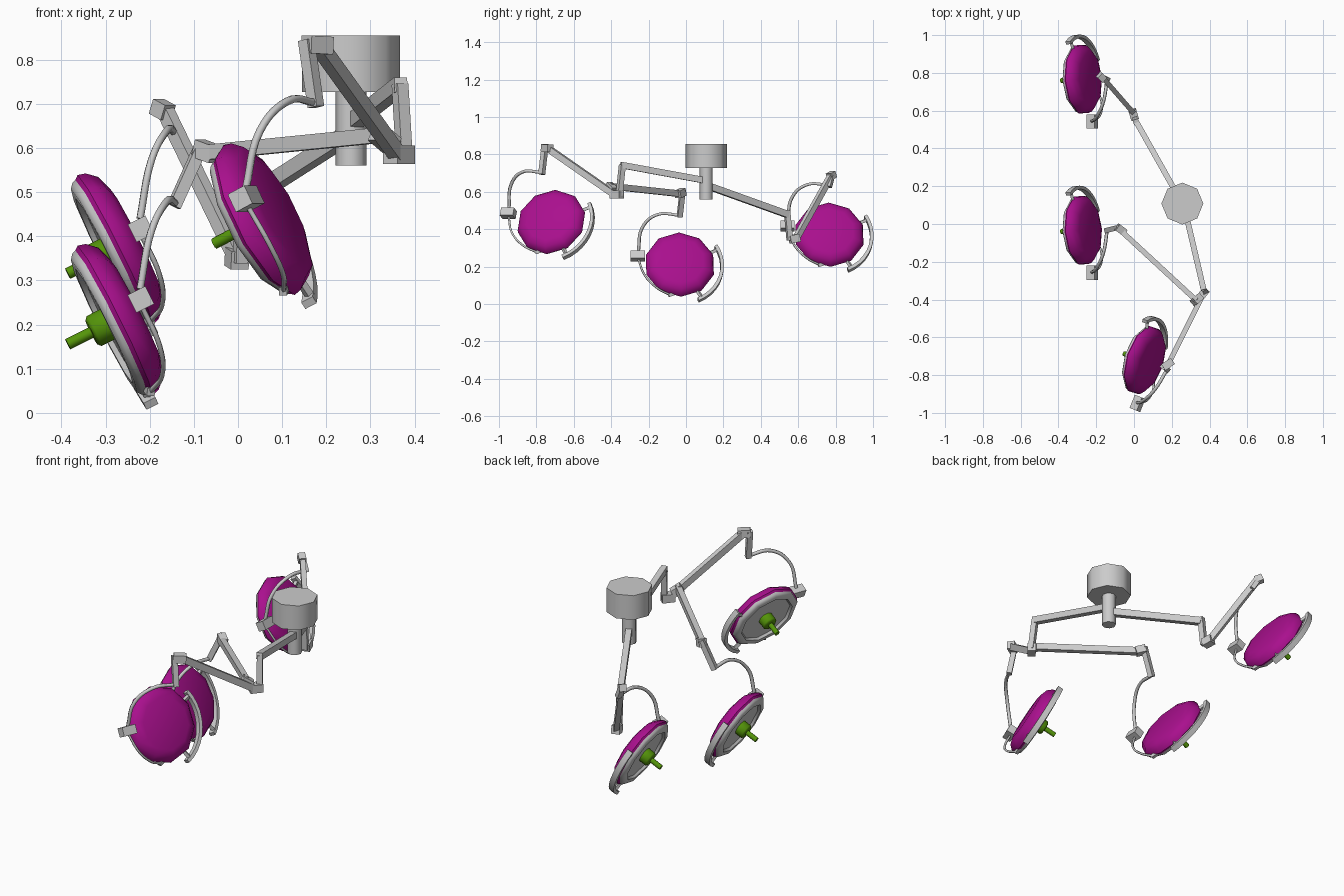
import bpy, bmesh, math
from mathutils import Matrix, Vector

if "Cube" in bpy.data.objects:
    bpy.data.objects.remove(bpy.data.objects["Cube"])


def paint(name, rgb):
    m = bpy.data.materials.new(name)
    m.diffuse_color = (*rgb, 1)
    m.use_nodes = True
    m.node_tree.nodes["Principled BSDF"].inputs["Base Color"].default_value = m.diffuse_color
    return m


MAGENTA = paint("magenta", (0.40, 0.005, 0.27))
GREEN = paint("green", (0.09, 0.30, 0.003))


def add(name, bm, mat=None, matrix=None, smooth=None):
    bmesh.ops.recalc_face_normals(bm, faces=bm.faces)
    me = bpy.data.meshes.new(name)
    bm.to_mesh(me)
    bm.free()
    ob = bpy.data.objects.new(name, me)
    bpy.context.collection.objects.link(ob)
    if mat:
        me.materials.append(mat)
    if matrix is not None:
        ob.matrix_world = matrix
    if smooth:
        bpy.ops.object.select_all(action='DESELECT')
        ob.select_set(True)
        bpy.context.view_layer.objects.active = ob
        bpy.ops.object.shade_smooth_by_angle(angle=math.radians(smooth))
    return ob


def revolve(name, profile, sides, mat=None, matrix=None, smooth=None):
    """Turn (radius, height) points around local z; vertex 0 on +x."""
    bm = bmesh.new()
    vs = [bm.verts.new((r, 0, z)) for r, z in profile]
    es = [bm.edges.new(p) for p in zip(vs, vs[1:])]
    bmesh.ops.spin(bm, geom=vs + es, cent=(0, 0, 0), axis=(0, 0, 1),
                   angle=2 * math.pi, steps=sides)
    bmesh.ops.remove_doubles(bm, verts=bm.verts, dist=1e-5)
    return add(name, bm, mat, matrix, smooth)


def bar(name, a, b, w, h=None, over=0.0):
    """Rectangular bar running from a to b."""
    a, b = Vector(a), Vector(b)
    d = b - a
    bm = bmesh.new()
    bmesh.ops.create_cube(bm, size=1)
    bmesh.ops.scale(bm, vec=(w, h or w, d.length + over), verts=bm.verts)
    q = d.to_track_quat('Z', 'Y').to_matrix().to_4x4()
    return add(name, bm, matrix=Matrix.Translation((a + b) / 2) @ q)


def tube(name, pts, radius, matrix):
    cu = bpy.data.curves.new(name, 'CURVE')
    cu.dimensions = '3D'
    cu.bevel_depth, cu.bevel_resolution = radius, 1
    cu.resolution_u, cu.use_fill_caps = 6, True
    sp = cu.splines.new('BEZIER')
    sp.bezier_points.add(len(pts) - 1)
    for bp, p in zip(sp.bezier_points, pts):
        bp.co = p
        bp.handle_left_type = bp.handle_right_type = 'AUTO'
    ob = bpy.data.objects.new(name, cu)
    bpy.context.collection.objects.link(ob)
    ob.matrix_world = matrix
    bpy.ops.object.select_all(action='DESELECT')
    ob.select_set(True)
    bpy.context.view_layer.objects.active = ob
    bpy.ops.object.convert(target='MESH')


def grip_arc(name, r0, r1, z0, z1, a0, a1, steps, matrix):
    """Curved bar of rectangular section; angles from local +y towards +x."""
    bm = bmesh.new()
    rings = []
    for i in range(steps + 1):
        a = math.radians(a0 + (a1 - a0) * i / steps)
        rings.append([bm.verts.new((r * math.sin(a), r * math.cos(a), z))
                      for r, z in ((r0, z0), (r1, z0), (r1, z1), (r0, z1))])
    for p, q in zip(rings, rings[1:]):
        for k in range(4):
            bm.faces.new((p[k], p[(k + 1) % 4], q[(k + 1) % 4], q[k]))
    bm.faces.new(rings[0])
    bm.faces.new(rings[-1])
    add(name, bm, matrix=matrix, smooth=35)


# Head frame: local x = up the disc, y = sideways, z = direction the light faces
TILT = Matrix(((-.447, 0, -.894, 0), (0, 1, 0, 0), (.894, 0, -.447, 0), (0, 0, 0, 1)))


def lamp(n, centre, yaw):
    base = Matrix.Translation(centre) @ Matrix.Rotation(math.radians(yaw), 4, 'Z')
    head = base @ Matrix.Rotation(math.radians(4), 4, 'Z') @ TILT
    pre = f"lamp_{n}_"
    # Shell, front ring with glass, handle
    revolve(pre + "shell", [(0, -.05), (.13, -.05), (.165, -.038), (.185, -.016), (.19, .002),
                            (.182, .012)], 10, MAGENTA, head, 50)
    revolve(pre + "front_ring", [(.184, .006), (.18, .02), (.168, .03), (.145, .03),
                                 (.138, .018), (0, .018)], 10, None, head, 50)
    revolve(pre + "handle_hub", [(0, .016), (.038, .016), (.038, .055), (.03, .062), (0, .062)],
            10, GREEN, head, 50)
    revolve(pre + "handle", [(0, .06), (.013, .06), (.013, .122), (0, .122)], 8, GREEN, head, 50)
    # Curved side grip with two brackets
    grip_arc(pre + "grip", .218, .236, -.008, .022, 30, -66, 10, head)
    for i, a in enumerate((24, -60)):
        s, c = math.sin(math.radians(a)), math.cos(math.radians(a))
        bar(pre + f"grip_bracket_{i}", head @ Vector((.17 * s, .17 * c, .003)),
            head @ Vector((.222 * s, .222 * c, .003)), .016)
    # Yoke: upper arc, pivot block, lower arc
    tube(pre + "yoke_upper", [(.135, 0, .265), (.115, -.12, .268), (.08, -.2, .2),
                              (.055, -.222, .07)], .009, base)
    block = base @ Matrix.Translation((.057, -.225, .047)) @ TILT
    bm = bmesh.new()
    bmesh.ops.create_cube(bm, size=1)
    bmesh.ops.scale(bm, vec=(.045, .075, .045), verts=bm.verts)
    add(pre + "yoke_block", bm, matrix=block)
    tube(pre + "yoke_lower", [(.06, -.222, .03), (.1, -.185, -.06), (.105, -.12, -.125),
                              (.08, -.055, -.16)], .006, base)
    bar(pre + "yoke_foot", base @ Vector((.08, -.06, -.163)),
        base @ Vector((.07, -.02, -.15)), .018)
    return base @ Vector((.135, 0, .265))


# Ceiling hub and shaft
hub = Matrix.Translation((.256, .108, 0))
revolve("ceiling_hub", [(0, .727), (.111, .727), (.111, .855), (0, .855)], 8, None, hub, 50)
revolve("shaft", [(0, .56), (.035, .56), (.035, .74), (0, .74)], 8, None, hub, 50)

# Lamp heads
yoke1 = lamp(1, (-.277, .767, .37), 0)
yoke2 = lamp(2, (-.277, -.033, .21), 0)
yoke3 = lamp(3, (.05, -.72, .438), -22)

# Arm from the shaft to the first lamp
bar("lamp_1_shaft_arm", (.256, .108, .635), (.01, .545, .478), .03, .036)
bar("lamp_1_elbow_post", (.01, .54, .50), (.005, .555, .34), .028)
bar("lamp_1_elbow_block", (.005, .555, .345), (-.01, .605, .355), .042)
bar("lamp_1_spring_arm", (.0, .585, .345), (-.165, .775, .685), .026, .032)
bar("lamp_1_top_block", (-.158, .765, .68), (-.185, .79, .695), .036)
bar("lamp_1_drop_link", (-.168, .78, .685), yoke1, .024, over=.02)

# Shared arm and post for the second and third lamps
bar("shared_shaft_arm", (.262, .108, .66), (.367, -.34, .742), .03, .034, .02)
bar("shared_elbow_post", (.367, -.34, .745), (.377, -.358, .58), .028)
bar("shared_elbow_block", (.385, -.345, .585), (.345, -.395, .585), .042)

# Arm to the second lamp
bar("lamp_2_elbow_block", (.35, -.385, .605), (.315, -.415, .635), .04)
bar("lamp_2_spring_arm", (.33, -.405, .63), (-.07, -.035, .59), .028, .034)
bar("lamp_2_top_block", (-.05, -.045, .585), (-.09, -.015, .6), .04)
bar("lamp_2_drop_link", (-.083, -.018, .605), yoke2, .027, over=.015)

# Arm to the third lamp
bar("lamp_3_spring_arm", (.365, -.375, .58), (.185, -.735, .83), .028, .034)
bar("lamp_3_top_block", (.205, -.725, .832), (.155, -.76, .835), .04)
bar("lamp_3_drop_link", (.156, -.755, .835), yoke3, .027, over=.02)
